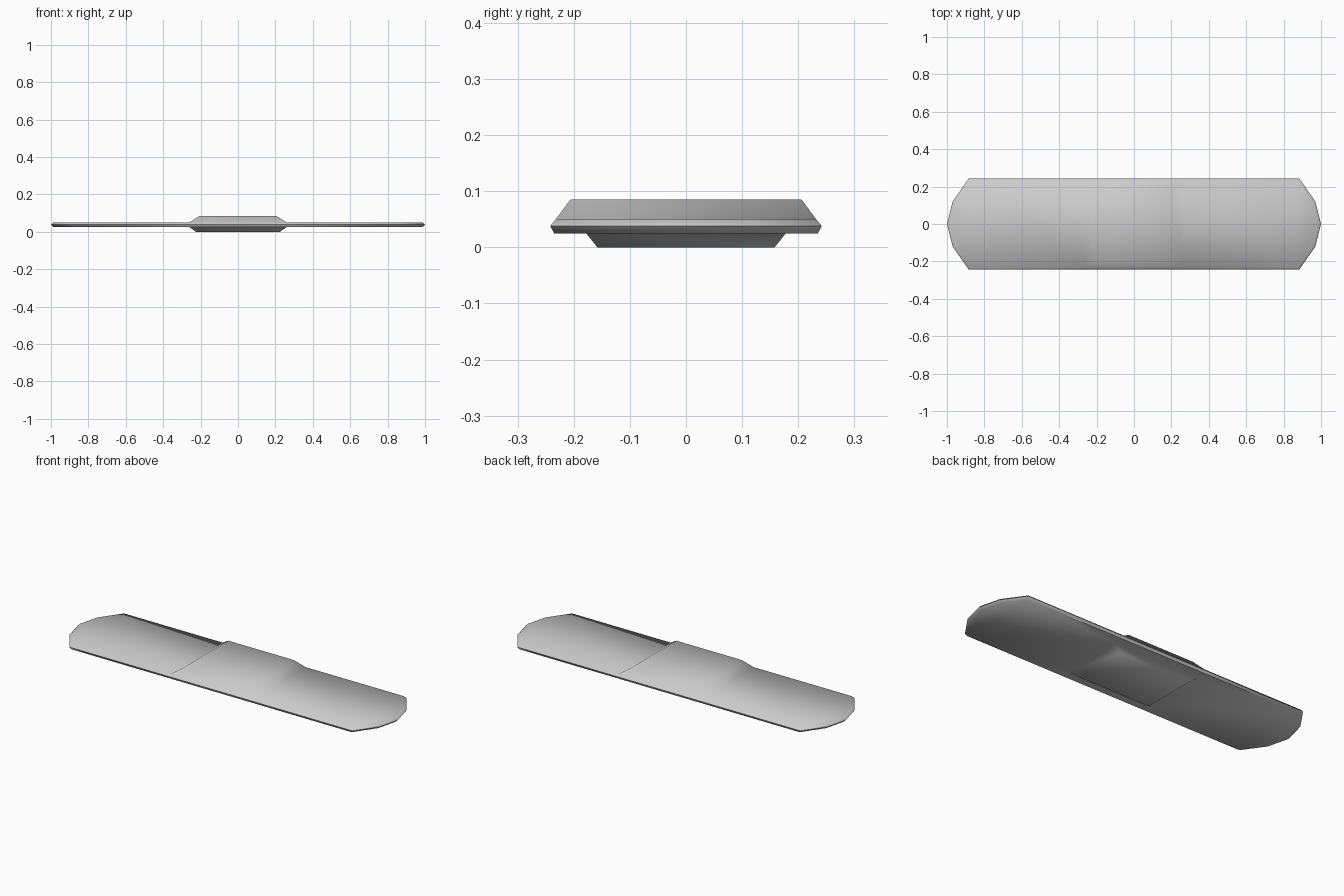
import bpy, bmesh

if "Cube" in bpy.data.objects:
    bpy.data.objects.remove(bpy.data.objects["Cube"])

bm = bmesh.new()


def vert(x, y, z):
    return bm.verts.new((x, y, z))


def rect(x, y, z):
    return [vert(sx * x, sy * y, z) for sx, sy in ((1, -1), (1, 1), (-1, 1), (-1, -1))]


def bridge(a, b):
    n = len(a)
    for i in range(n):
        bm.faces.new((a[i], a[(i + 1) % n], b[(i + 1) % n], b[i]))


# Strip outline: one rounded end, then the other end by rotation
END = [(0.26, -0.242), (0.885, -0.242), (0.97, -0.12), (1.0, 0.0),
       (0.97, 0.12), (0.885, 0.242), (0.26, 0.242)]
OUTLINE = END + [(-x, -y) for x, y in END]


def ring(half_x, half_y, z):
    return [vert(x if abs(x) < 0.3 else x * half_x, y * half_y / 0.242, z)
            for x, y in OUTLINE]


# Bevelled strip edge
low = ring(0.988, 0.235, 0.025)
mid = ring(1.0, 0.242, 0.038)
high = ring(0.988, 0.232, 0.05)
bridge(low, mid)
bridge(mid, high)

# Flat upper ends and raised centre
bm.faces.new(high[:7])
bm.faces.new(high[7:])
bump = rect(0.205, 0.206, 0.085)
bridge([high[0], high[6], high[7], high[13]], bump)
bm.faces.new(bump)

# Flat underside around the pad
base = rect(0.26, 0.178, 0.025)
bm.faces.new(low[:7] + [base[1], base[0]])
bm.faces.new(low[7:] + [base[3], base[2]])
bm.faces.new((low[6], low[7], base[2], base[1]))
bm.faces.new((low[13], low[0], base[0], base[3]))

# Absorbent pad
pad = rect(0.225, 0.158, 0.0)
bridge(base, pad)
bm.faces.new(pad)

bmesh.ops.recalc_face_normals(bm, faces=bm.faces)
mesh = bpy.data.meshes.new("adhesive_bandage")
bm.to_mesh(mesh)
bm.free()
bandage = bpy.data.objects.new("adhesive_bandage", mesh)
bpy.context.collection.objects.link(bandage)
bpy.context.view_layer.objects.active = bandage
bandage.select_set(True)
bpy.ops.object.shade_smooth_by_angle(angle=1.0)
